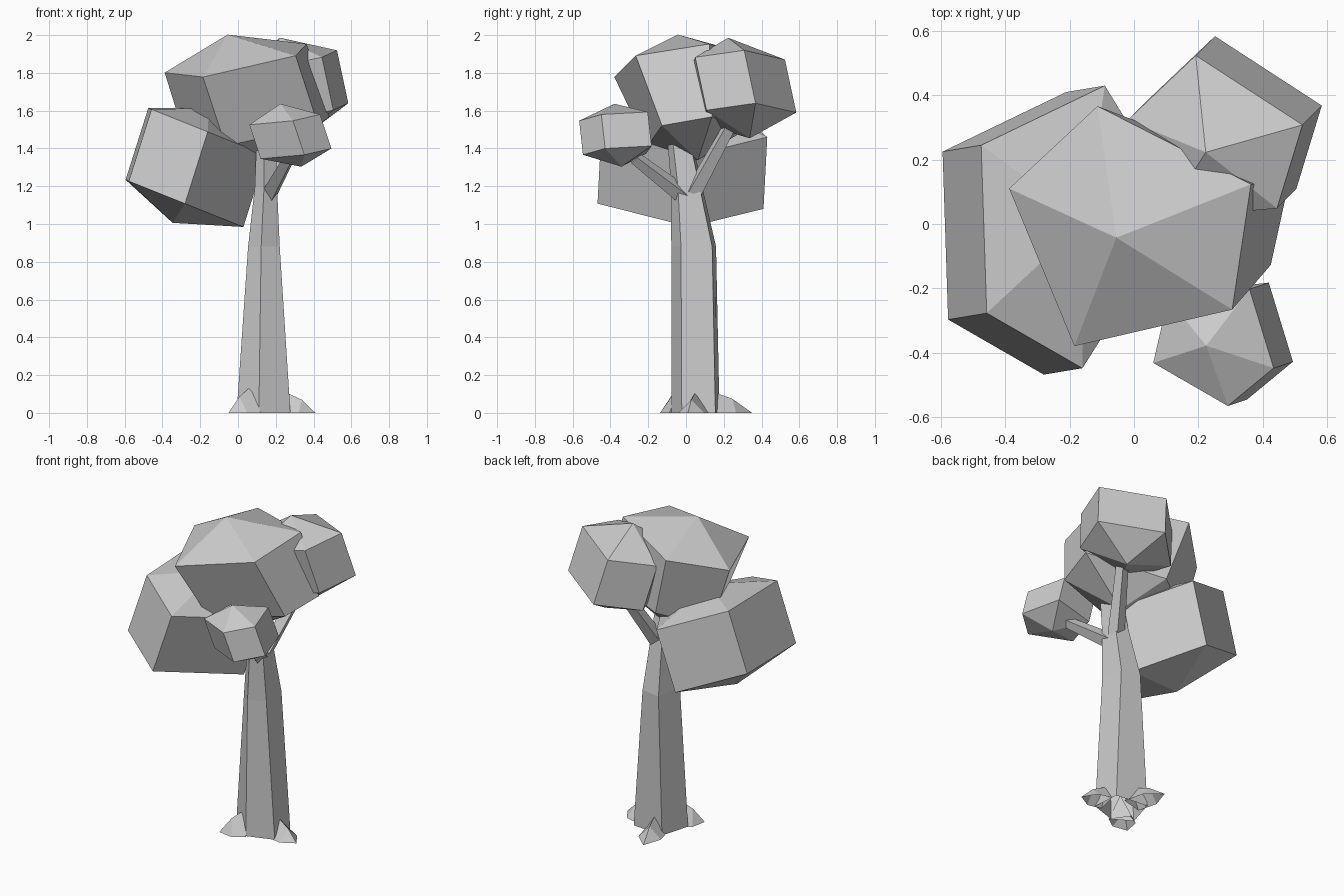
import bpy
import bmesh
from math import cos, sin, radians
from mathutils import Vector

cube = bpy.data.objects.get("Cube")
if cube:
    bpy.data.objects.remove(cube, do_unlink=True)

COLOUR = (0.6, 0.6, 0.6, 1)
grey = bpy.data.materials.new("plain grey")
grey.use_nodes = True
grey.diffuse_color = COLOUR
grey.node_tree.nodes["Principled BSDF"].inputs["Base Color"].default_value = COLOUR


def loft(name, rings, start=None, end=None):
    """Skin matching rings of points; close each end with a tip or a flat cap."""
    bm = bmesh.new()
    loops = [[bm.verts.new(point) for point in ring] for ring in rings]
    count = len(loops[0])
    for lower, upper in zip(loops, loops[1:]):
        for i in range(count):
            j = (i + 1) % count
            bm.faces.new((lower[i], lower[j], upper[j], upper[i]))
    for loop, tip in ((loops[0], start), (loops[-1], end)):
        if tip is None:
            bm.faces.new(loop)
        else:
            point = bm.verts.new(tip)
            for i in range(count):
                bm.faces.new((loop[i], loop[(i + 1) % count], point))
    bmesh.ops.recalc_face_normals(bm, faces=bm.faces)
    # Leave the side resting on the ground open
    grounded = [f for f in bm.faces if all(v.co.z == 0 for v in f.verts)]
    bmesh.ops.delete(bm, geom=grounded, context="FACES")
    mesh = bpy.data.meshes.new(name)
    bm.to_mesh(mesh)
    bm.free()
    mesh.materials.append(grey)
    obj = bpy.data.objects.new(name, mesh)
    bpy.context.collection.objects.link(obj)


def ring(centre, radius_x, radius_y, headings, slope_x=0, slope_y=0):
    """Corners at the given headings in degrees, on a plane that may slope."""
    points = []
    for heading in headings:
        x = radius_x * cos(radians(heading))
        y = radius_y * sin(radians(heading))
        points.append(Vector(centre) + Vector((x, y, slope_x * x + slope_y * y)))
    return points


def clump(name, centre, half, radii, slope, headings, reach, squash=1):
    """Leaning five-sided foliage ball: two rings and a tip at each pole."""
    centre, half = Vector(centre), Vector(half)
    radius_x, radius_y = radii
    lower = ring(centre - half, radius_x, radius_y * squash, headings, *slope)
    upper = ring(centre + half, radius_x, radius_y, headings, *slope)
    loft(name, [lower, upper], centre - half * reach, centre + half * reach)


def branch(name, start, end, thickness):
    """Four-sided limb that tapers between two points."""
    start, end = Vector(start), Vector(end)
    axis = (end - start).normalized()
    side = axis.cross(Vector((0, 0, 1))).normalized() * thickness
    rise = side.cross(axis)
    corners = (side, rise, -side, -rise)
    loft(name, [[start + c for c in corners], [end + c * 0.7 for c in corners]])


def root(name, crest, tip):
    """Ridged wedge running from the trunk down to the ground."""
    crest, tip = Vector(crest), Vector(tip)
    run = tip - crest
    side = Vector((-run.y, run.x, 0)).normalized() * 0.07
    knee = crest.lerp(tip, 0.55) + Vector((0, 0, 0.02))
    sections = []
    for top in (crest, knee):
        foot = Vector((top.x, top.y, 0))
        sections.append([foot - side, top, foot + side])
    loft(name, sections, end=tip)


# Trunk: five-sided, tapering, bending toward the front above the middle
trunk_headings = (43, 123, 210, 260, 324)
trunk_stations = (
    ((0.14, 0.06, 0), 0.17, 0.14),
    ((0.14, 0.05, 0.88), 0.1, 0.13),
    ((0.15, 0.01, 1.2), 0.07, 0.09),
    ((0.15, -0.03, 1.45), 0.06, 0.07),
)
loft("trunk", [ring(*station, trunk_headings) for station in trunk_stations])

# Branches reaching into the foliage
branch("back_branch", start=(0.17, 0.04, 1.17), end=(0.3, 0.26, 1.57), thickness=0.05)
branch("front_branch", start=(0.16, -0.01, 1.15), end=(0.27, -0.27, 1.35), thickness=0.05)

# Roots
root("front_root", crest=(0.08, -0.03, 0.15), tip=(-0.05, -0.12, 0))
root("left_root", crest=(0.25, 0.05, 0.11), tip=(0.41, 0.01, 0))
root("back_root", crest=(0.12, 0.12, 0.12), tip=(0.06, 0.35, 0))

# Foliage
clump("main_foliage", centre=(0.05, 0.01, 1.67), half=(-0.06, -0.03, 0.19), squash=0.68,
      radii=(0.4, 0.4), slope=(0.2, 0.13), headings=(21, 105, 161, 244, 322), reach=1.75)
clump("low_foliage", centre=(-0.25, -0.01, 1.31), half=(0.06, 0.01, 0.19),
      radii=(0.34, 0.45), slope=(-0.4, 0), headings=(5, 73, 147, 218, 275), reach=1.6)
clump("back_foliage", centre=(0.28, 0.28, 1.72), half=(-0.03, -0.03, 0.14),
      radii=(0.28, 0.28), slope=(0.2, 0.08), headings=(12, 102, 165, 236, 314), reach=1.9)
clump("front_foliage", centre=(0.28, -0.36, 1.47), half=(-0.03, -0.01, 0.09),
      radii=(0.2, 0.2), slope=(0.15, 0.1), headings=(57, 136, 198, 282, 337), reach=1.85)
